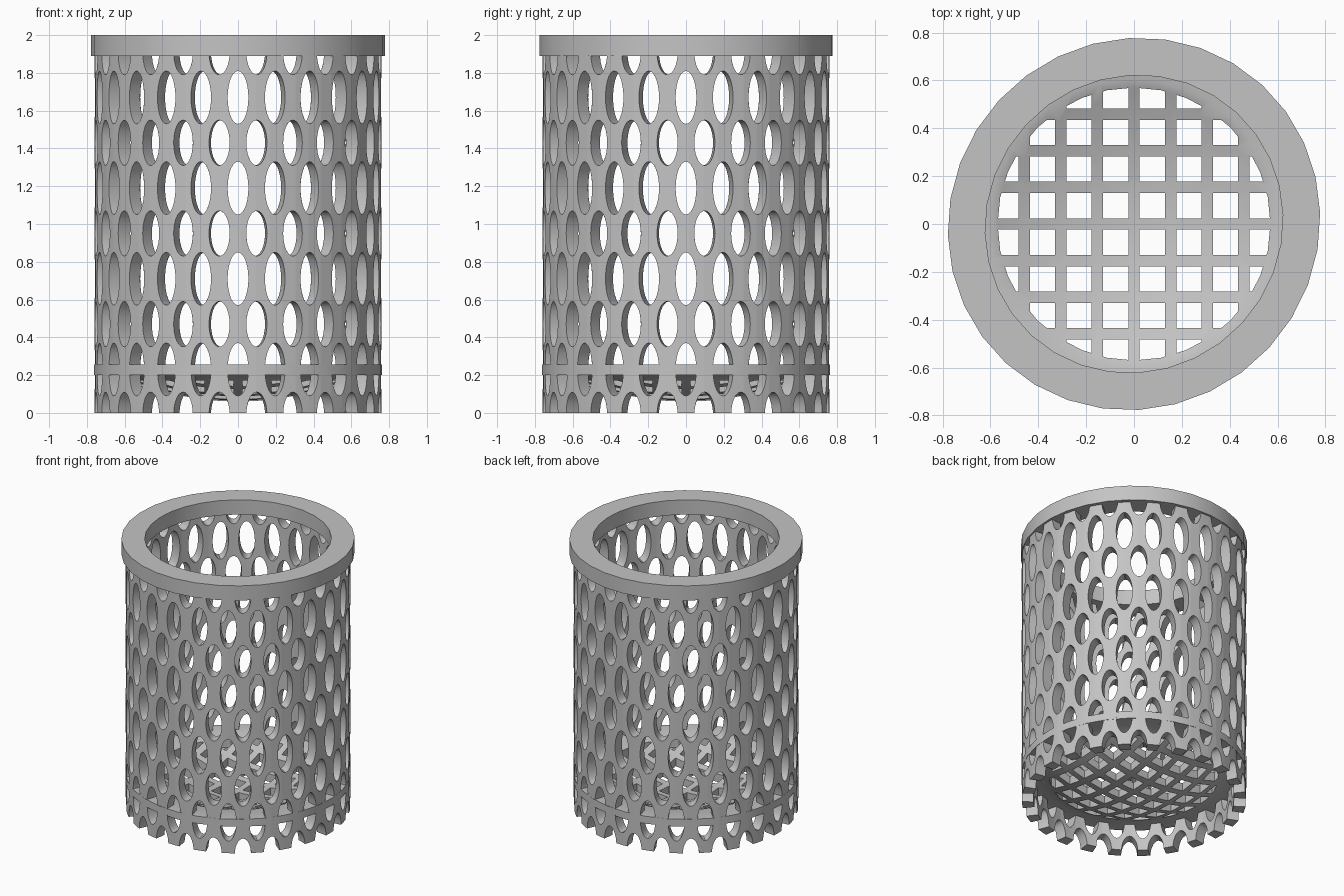
import bpy, bmesh, math
from mathutils import Matrix, Vector

if "Cube" in bpy.data.objects:
    bpy.data.objects.remove(bpy.data.objects["Cube"], do_unlink=True)

# Single flat grey
grey = bpy.data.materials.new("grey_plastic")
grey.use_nodes = True
colour = (0.55, 0.55, 0.55, 1)
grey.diffuse_color = colour
grey.node_tree.nodes["Principled BSDF"].inputs["Base Color"].default_value = colour


def add_object(name, bm):
    bmesh.ops.recalc_face_normals(bm, faces=bm.faces)
    mesh = bpy.data.meshes.new(name)
    bm.to_mesh(mesh)
    bm.free()
    mesh.materials.append(grey)
    obj = bpy.data.objects.new(name, mesh)
    bpy.context.collection.objects.link(obj)
    return obj


def lathe(name, profile, sides, turn=0.0, oval=0.0):
    """Revolve a closed (radius, height) profile around z; oval lengthens the x=y diagonal."""
    bm = bmesh.new()
    start = Matrix.Rotation(math.radians(turn), 3, "Z")
    verts = [bm.verts.new(start @ Vector((r, 0, z))) for r, z in profile]
    edges = [bm.edges.new((verts[i - 1], v)) for i, v in enumerate(verts)]
    bmesh.ops.spin(bm, geom=verts + edges, cent=(0, 0, 0), axis=(0, 0, 1),
                   angle=math.tau, steps=sides, use_merge=False)
    bmesh.ops.remove_doubles(bm, verts=bm.verts, dist=1e-5)
    bmesh.ops.dissolve_degenerate(bm, edges=bm.edges, dist=1e-6)
    for v in bm.verts:
        v.co.xy = (v.co.x + oval * v.co.y, v.co.y + oval * v.co.x)
    return add_object(name, bm)


def boolean(obj, cutter, operation):
    """Apply a boolean and discard the cutter."""
    cutter.hide_render = True
    mod = obj.modifiers.new("cut", "BOOLEAN")
    mod.operation, mod.solver, mod.object = operation, "EXACT", cutter
    graph = bpy.context.evaluated_depsgraph_get()
    mesh = bpy.data.meshes.new_from_object(obj.evaluated_get(graph))
    obj.modifiers.clear()
    obj.data = mesh
    bpy.data.objects.remove(cutter, do_unlink=True)


# Perforated wall: staggered rows of radial oval holes, alternating in height
wall = lathe("basket_wall", [(0.68, 0), (0.76, 0), (0.76, 1.89), (0.68, 1.89)], 64, 1.3)
bm = bmesh.new()
HOLES, ROW_STEP = 24, 0.24
for row in range(9):
    tall = row % 2 == 1
    half_height = 0.14 if tall else 0.12
    for i in range(HOLES):
        angle = math.tau * (i + (0 if tall else 0.5)) / HOLES
        place = (Matrix.Rotation(angle, 4, "Z")
                 @ Matrix.Translation((0.72, 0, row * ROW_STEP - 0.01))
                 @ Matrix.Diagonal((1, 0.055, half_height, 1))
                 @ Matrix.Rotation(math.pi / 2, 4, "Y"))
        bmesh.ops.create_cone(bm, cap_ends=True, segments=28, radius1=1, radius2=1,
                              depth=0.24, matrix=place)
boolean(wall, add_object("hole_cutter", bm), "DIFFERENCE")

# Top rim, very slightly oval
rim = lathe("top_rim", [(0.622, 1.89), (0.778, 1.89), (0.778, 2), (0.622, 2)], 32, 2.5, 0.016)

# Shallow bowl floor with a flange that shows as a band around the wall
STEPS = 8
curve = [(k / STEPS, 0.14 * (k / STEPS) ** 2) for k in range(STEPS + 1)]
profile = [(0.763, 0.2), (0.763, 0.255)]
profile += [(0.605 * t, 0.115 + z) for t, z in reversed(curve)]
profile += [(0.64 * t, 0.06 + z) for t, z in curve]
floor = lathe("bowl_floor", profile, 32, 2.5)

# Square openings in the floor, trimmed to a circle
bm = bmesh.new()
PITCH, OPENING = 0.153, 0.105
for i in range(-4, 4):
    for j in range(-4, 4):
        x, y = (i + 0.5) * PITCH, (j + 0.5) * PITCH
        if math.hypot(abs(x) - OPENING / 2, abs(y) - OPENING / 2) < 0.56:
            bmesh.ops.create_cube(bm, size=1, matrix=Matrix.Translation((x, y, 0.2))
                                  @ Matrix.Diagonal((OPENING, OPENING, 0.6, 1)))
openings = add_object("opening_cutter", bm)
bm = bmesh.new()
bmesh.ops.create_cone(bm, cap_ends=True, segments=32, radius1=0.57, radius2=0.57, depth=0.5,
                      matrix=Matrix.Translation((0, 0, 0.2)))
boolean(openings, add_object("trim_cutter", bm), "INTERSECT")
boolean(floor, openings, "DIFFERENCE")

# Smooth the curved faces, keep edges sharp
bpy.ops.object.select_all(action="DESELECT")
for obj in (wall, rim, floor):
    obj.select_set(True)
bpy.context.view_layer.objects.active = wall
bpy.ops.object.shade_smooth_by_angle(angle=math.radians(30))
